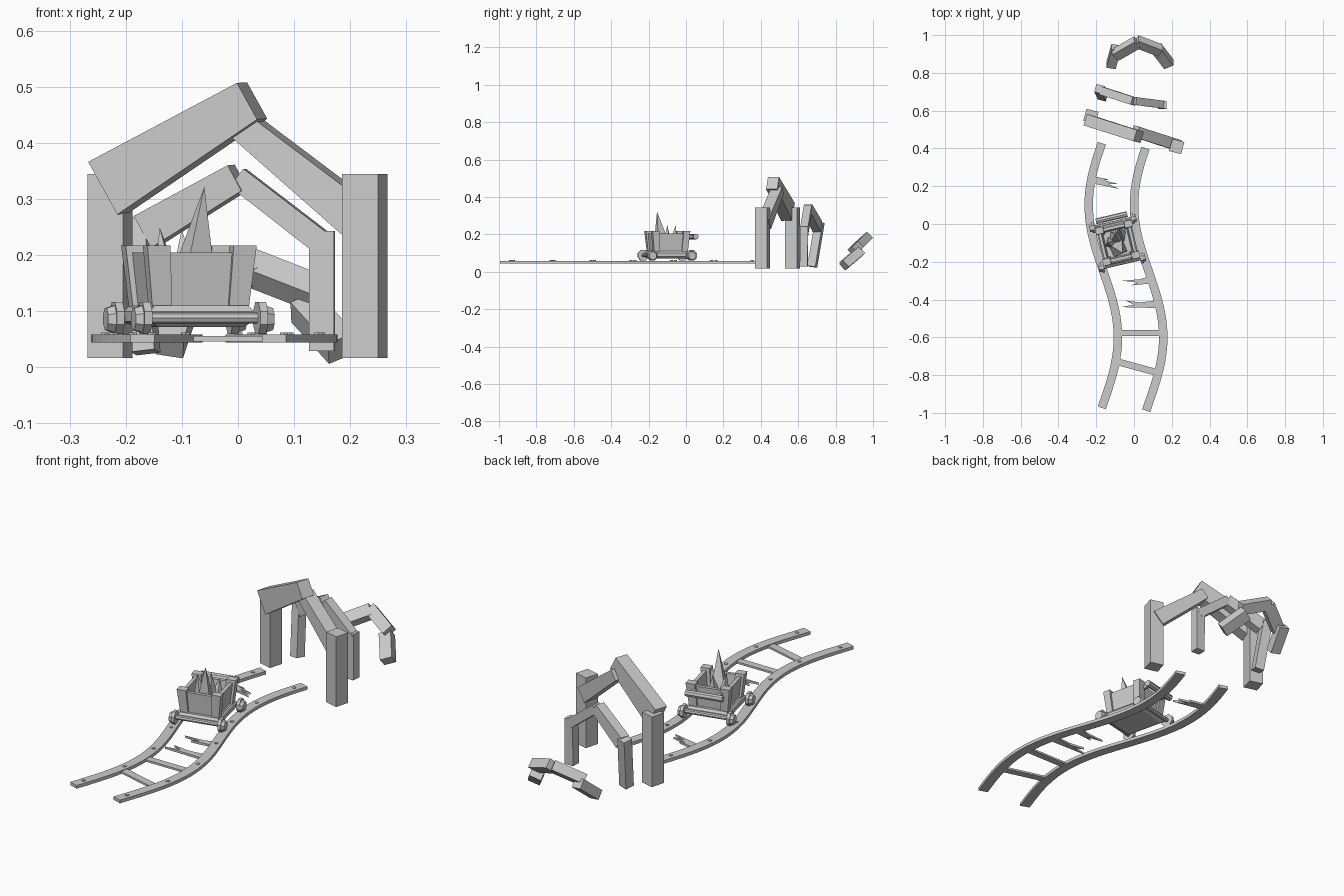
import bpy, bmesh
from math import sin, cos, pi, radians
from mathutils import Vector, Matrix

CART = Matrix.Translation((-0.0875, -0.1, 0)) @ Matrix.Rotation(radians(13.2), 4, 'Z')
I = Matrix.Identity(4)


def finish(name, bm, m=I):
    bmesh.ops.recalc_face_normals(bm, faces=bm.faces)
    me = bpy.data.meshes.new(name)
    bm.to_mesh(me)
    bm.free()
    me.transform(m)
    ob = bpy.data.objects.new(name, me)
    bpy.context.collection.objects.link(ob)
    return ob


def loft(name, loops, m=I, caps=True, closed=False):
    """Skin a list of equal-length point loops."""
    bm = bmesh.new()
    rings = [[bm.verts.new(p) for p in lp] for lp in loops]
    n = len(rings[0])
    pairs = list(zip(rings, rings[1:])) + ([(rings[-1], rings[0])] if closed else [])
    for a, b in pairs:
        for i in range(n):
            j = (i + 1) % n
            bm.faces.new((a[i], a[j], b[j], b[i]))
    if caps:
        bm.faces.new(rings[0])
        bm.faces.new(rings[-1])
    return finish(name, bm, m)


def rect(hx, hy, z, cx=0, cy=0):
    return [(cx + sx * hx, cy + sy * hy, z) for sx, sy in ((-1, -1), (1, -1), (1, 1), (-1, 1))]


def beam(name, p, q, normal, depth, h0, h1=None, m=I):
    """Timber from p to q: depth along normal, height h0 tapering to h1."""
    p, q = Vector(p), Vector(q)
    d = (q - p).normalized()
    s = Vector(normal)
    s = (s - d * s.dot(d)).normalized()
    u = s.cross(d)
    ends = []
    for c, h in ((p, h0), (q, h1 or h0)):
        ends.append([c + s * a * depth / 2 + u * b * h / 2
                     for a, b in ((-1, -1), (1, -1), (1, 1), (-1, 1))])
    return loft(name, ends, m)


def cone(name, p, q, r0, r1, sides, m=I, spin=0):
    p, q = Vector(p), Vector(q)
    d = q - p
    bm = bmesh.new()
    bmesh.ops.create_cone(bm, cap_ends=True, segments=sides, radius1=r0, radius2=r1, depth=d.length)
    rot = d.to_track_quat('Z', 'Y').to_matrix().to_4x4() @ Matrix.Rotation(spin, 4, 'Z')
    bmesh.ops.transform(bm, matrix=Matrix.Translation((p + q) / 2) @ rot, verts=bm.verts)
    return finish(name, bm, m)


def prism(name, pts, z0, z1):
    return loft(name, [[(x, y, z) for x, y in pts] for z in (z0, z1)])


# Curved rails with bolts
def track(y):
    return -0.1625 - 0.0775 * sin((y + 0.25) / 0.7 * pi)


for side, off, ya, yb in (("left", 0, -0.973, 0.428), ("right", 0.24, -0.988, 0.402)):
    loops = []
    for i in range(33):
        y = ya + (yb - ya) * i / 32
        slope = -0.0775 * pi / 0.7 * cos((y + 0.25) / 0.7 * pi)
        n = Vector((1, -slope, 0)).normalized() * 0.0225
        c = Vector((track(y) + off, y, 0))
        loops.append([c + n * s + Vector((0, 0, z))
                      for s, z in ((-1, 0.044), (1, 0.044), (1, 0.059), (-1, 0.059))])
    loft(side + "_rail", loops)
    for i in range(7):
        y = ya + 0.05 + (yb - ya - 0.1) * i / 6
        cone(side + "_rail_bolt", (track(y) + off, y, 0.05), (track(y) + off, y, 0.062), 0.008, 0.008, 6)

# Whole ties, then snapped ties with jagged ends
beam("tie", (-0.085, -0.73, 0.051), (0.135, -0.79, 0.051), (0, 0, 1), 0.009, 0.036)
beam("tie", (-0.085, -0.577, 0.051), (0.145, -0.577, 0.051), (0, 0, 1), 0.009, 0.034)
prism("broken_tie", [(0.13, -0.405), (0.13, -0.445), (-0.07, -0.44), (0.0, -0.427),
                     (-0.045, -0.405), (0.03, -0.415)], 0.046, 0.056)
prism("broken_tie", [(0.085, -0.275), (0.09, -0.315), (-0.015, -0.325), (0.02, -0.31),
                     (-0.065, -0.3), (0.03, -0.293)], 0.046, 0.056)
prism("broken_tie", [(-0.225, 0.255), (-0.22, 0.215), (-0.075, 0.185), (-0.14, 0.213),
                     (-0.085, 0.212), (-0.16, 0.232), (-0.13, 0.235)], 0.046, 0.056)

# Cart tub: flared open box with base
loft("cart_tub", [rect(0.078, 0.083, 0.1), rect(0.088, 0.092, 0.205),
                  rect(0.072, 0.076, 0.205), rect(0.064, 0.069, 0.112)], CART)
loft("cart_base", [rect(0.078, 0.09, 0.072), rect(0.094, 0.105, 0.082),
                   rect(0.094, 0.105, 0.1), rect(0.086, 0.097, 0.11)], CART)
for sx in (-1, 1):
    for sy in (-1, 1):
        # Corner post, wheel and flange
        loft("cart_corner_post", [rect(0.018, 0.016, 0.105, sx * 0.07, sy * 0.076),
                                  rect(0.021, 0.018, 0.217, sx * 0.079, sy * 0.085)], CART)
        y = sy * 0.108
        cone("wheel_flange", (sx * 0.099, y, 0.088), (sx * 0.113, y, 0.088), 0.031, 0.031, 8, CART, pi / 8)
        cone("wheel_tread", (sx * 0.113, y, 0.086), (sx * 0.127, y, 0.086), 0.026, 0.021, 8, CART, pi / 8)
    # Handle bracket
    beam("handle_bracket", (sx * 0.06, 0.085, 0.188), (sx * 0.06, 0.135, 0.188), (1, 0, 0), 0.014, 0.014, m=CART)
for sy in (-1, 1):
    cone("axle", (-0.1, sy * 0.108, 0.088), (0.1, sy * 0.108, 0.088), 0.01, 0.01, 8, CART)
cone("handle_bar", (-0.085, 0.137, 0.188), (0.085, 0.137, 0.188), 0.015, 0.015, 8, CART)

# Crystals in the cart
for p, q, r in (((-0.085, -0.125, 0.11), (-0.06, -0.155, 0.322), 0.055),
                ((-0.12, -0.1, 0.11), (-0.14, -0.1, 0.25), 0.036),
                ((-0.095, -0.075, 0.11), (-0.1, -0.055, 0.247), 0.045),
                ((-0.075, -0.06, 0.11), (-0.08, -0.02, 0.21), 0.04)):
    cone("crystal", p, q, r, 0, 4, spin=0.5)

# First support frame, standing
n1 = (sin(radians(15)), cos(radians(15)), 0)
beam("frame1_left_post", (-0.228, 0.57, 0.017), (-0.228, 0.57, 0.345), n1, 0.066, 0.066)
beam("frame1_right_post", (0.226, 0.41, 0.017), (0.226, 0.41, 0.345), n1, 0.066, 0.066)
beam("frame1_left_beam", (-0.232, 0.545, 0.32), (0.025, 0.463, 0.475), n1, 0.062, 0.108, 0.075)
beam("frame1_right_beam", (0.005, 0.49, 0.435), (0.222, 0.42, 0.258), n1, 0.06, 0.05, 0.072)

# Second support frame, smaller and leaning
n2 = (sin(radians(14)), cos(radians(14)), 0)
beam("frame2_left_post", (-0.165, 0.675, 0.027), (-0.183, 0.715, 0.265), n2, 0.044, 0.044)
beam("frame2_right_post", (0.15, 0.63, 0.029), (0.15, 0.632, 0.243), (0.05, 1, 0), 0.042, 0.044)
beam("frame2_left_beam", (-0.164, 0.703, 0.242), (0.0, 0.65, 0.338), n2, 0.044, 0.065, 0.052)
beam("frame2_right_beam", (0.0, 0.652, 0.338), (0.155, 0.632, 0.218), (0.12, 1, 0), 0.042, 0.04, 0.042)

# Third support frame, toppled over
n3 = (0, -0.7, 0.7)
beam("frame3_left_post", (-0.122, 0.838, 0.037), (-0.095, 0.935, 0.118), n3, 0.045, 0.05)
beam("frame3_left_beam", (-0.1, 0.895, 0.118), (0.018, 0.962, 0.178), n3, 0.045, 0.056)
beam("frame3_right_beam", (0.012, 0.967, 0.182), (0.14, 0.918, 0.132), n3, 0.045, 0.052)
beam("frame3_right_post", (0.118, 0.932, 0.108), (0.185, 0.845, 0.034), n3, 0.048, 0.055)
